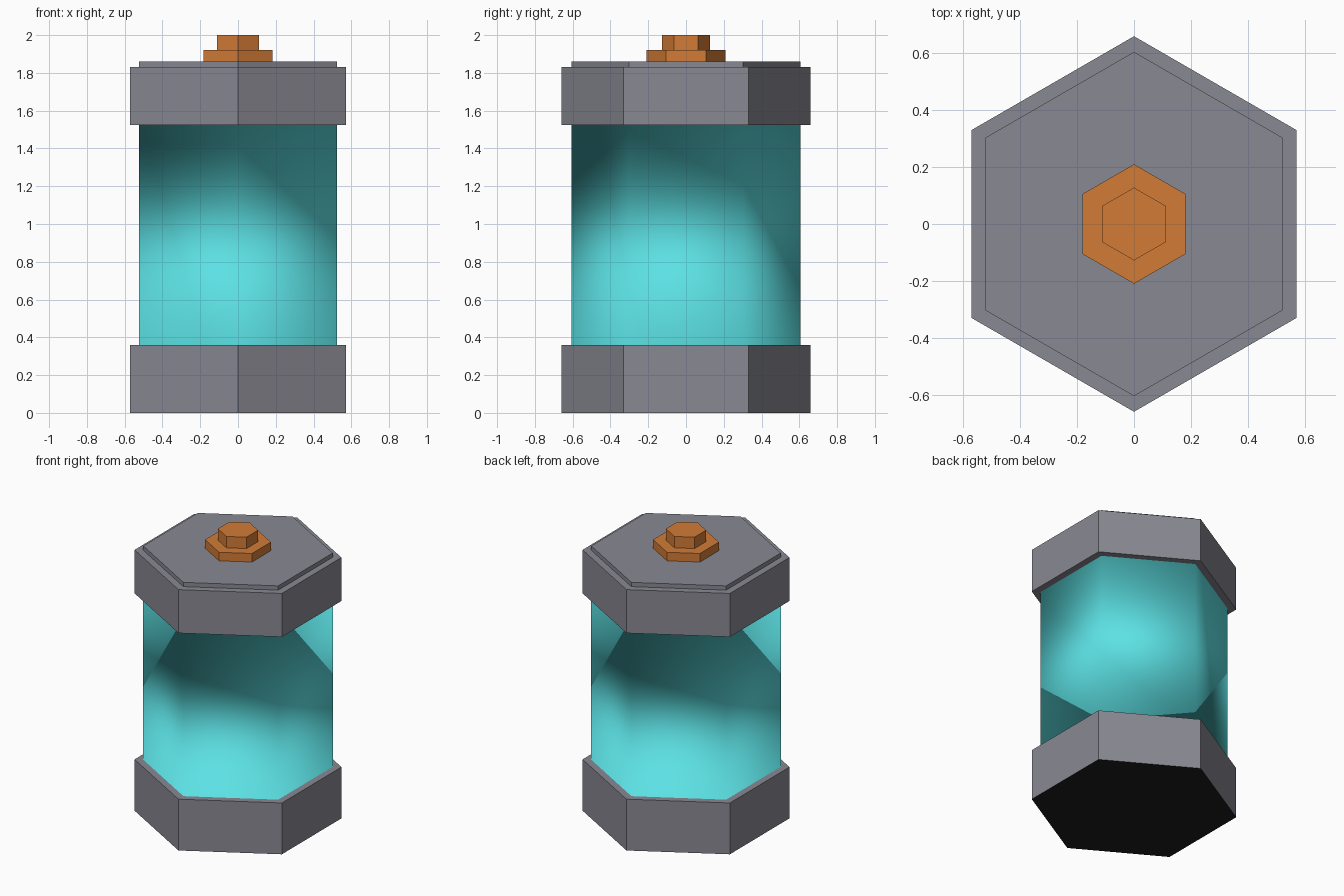
import bpy, bmesh, math

if "Cube" in bpy.data.objects:
    bpy.data.objects.remove(bpy.data.objects["Cube"])


def material(name, rgb):
    m = bpy.data.materials.new(name)
    m.diffuse_color = (*rgb, 1)
    m.use_nodes = True
    m.node_tree.nodes["Principled BSDF"].inputs["Base Color"].default_value = m.diffuse_color
    return m


GREY = material("grey metal", (0.25, 0.25, 0.29))
TEAL = material("teal glass", (0.107, 0.753, 0.776))
ORANGE = material("orange", (0.65, 0.20, 0.037))
BLACK = material("black", (0.012, 0.012, 0.012))


def hex_part(name, profile, mats, closed=True, smooth=False):
    """Sweep a (radius, z) profile, listed bottom to top, round six sides."""
    bm = bmesh.new()
    rings = []
    for r, z in profile:
        angles = [math.radians(30 + 60 * k) for k in range(6)]
        rings.append([bm.verts.new((r * math.cos(a), r * math.sin(a), z)) for a in angles])
    for lo, hi in zip(rings, rings[1:]):
        for i in range(6):
            j = (i + 1) % 6
            bm.faces.new((lo[i], lo[j], hi[j], hi[i]))
    if closed:
        bm.faces.new(rings[0][::-1])
        bm.faces.new(rings[-1])
    bm.normal_update()
    for f in bm.faces:
        f.smooth = smooth
        # underside resting on the ground takes the second material
        if len(mats) > 1 and f.normal.z < -0.9:
            f.material_index = 1
    me = bpy.data.meshes.new(name)
    bm.to_mesh(me)
    bm.free()
    for m in mats:
        me.materials.append(m)
    ob = bpy.data.objects.new(name, me)
    bpy.context.collection.objects.link(ob)
    return ob


# End caps
hex_part("bottom_cap", [(0.66, 0), (0.66, 0.36)], [GREY, BLACK])
hex_part("top_cap", [(0.66, 1.525), (0.66, 1.83)], [GREY])
hex_part("lid", [(0.605, 1.80), (0.605, 1.86)], [GREY])

# Smooth glass wall, with lips seated inside the caps
hex_part("glass_body", [(0.64, 0.356), (0.605, 0.356), (0.605, 1.529), (0.64, 1.529)],
         [TEAL], closed=False, smooth=True)

# Stepped terminal on top
hex_part("terminal_base", [(0.21, 1.85), (0.21, 1.92)], [ORANGE])
hex_part("terminal_tip", [(0.128, 1.91), (0.128, 2.0)], [ORANGE])
